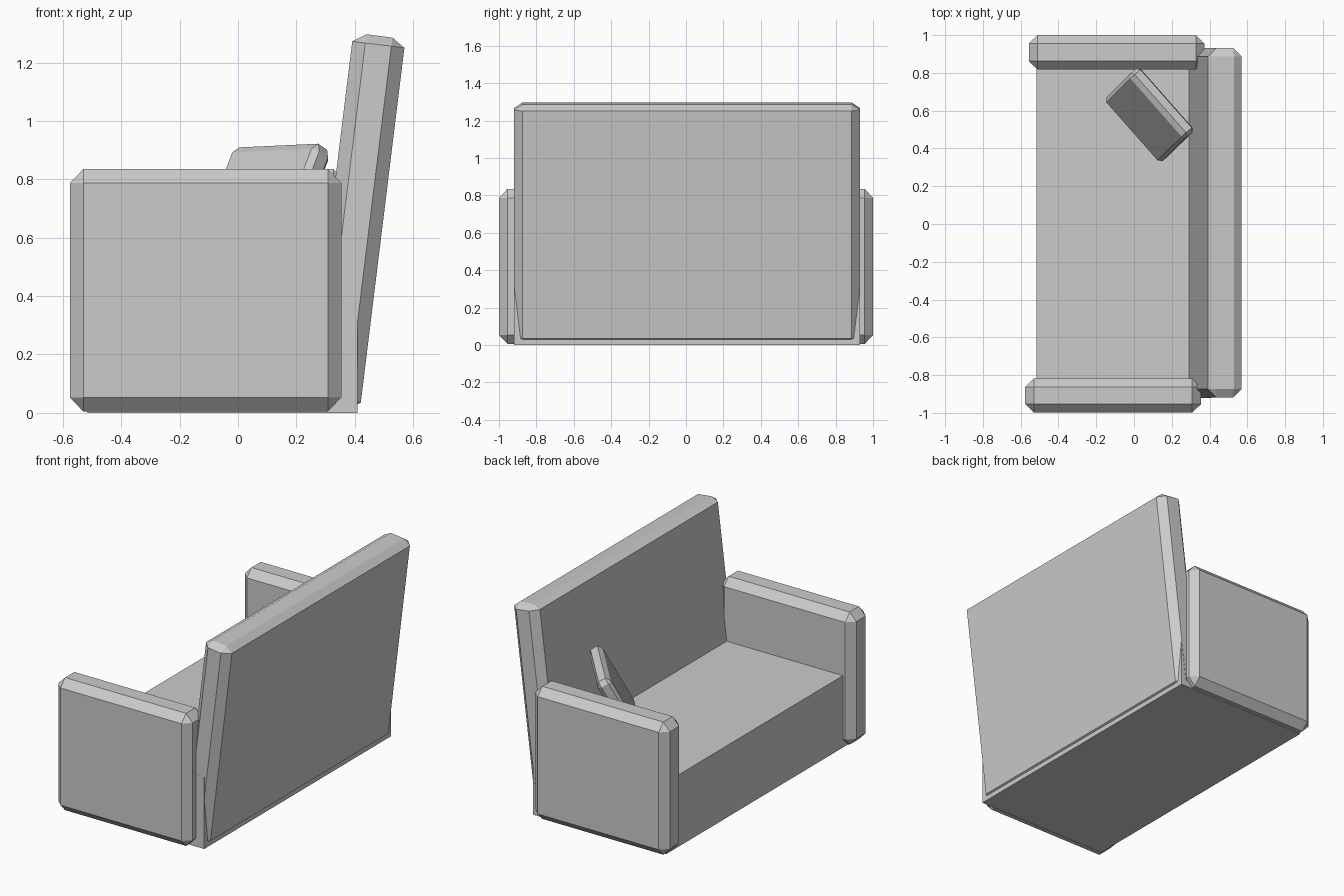
import bpy, bmesh
from math import radians
from itertools import product

if "Cube" in bpy.data.objects:
    bpy.data.objects.remove(bpy.data.objects["Cube"])


def block(name, size, center, chamfer=(0, 0, 0), rot=(0, 0, 0)):
    """Box with single-segment chamfers, built as the hull of its inset faces."""
    bm = bmesh.new()
    half = [s / 2 for s in size]
    for signs in product((-1, 1), repeat=3):
        for axis in range(3):
            bm.verts.new([signs[i] * (half[i] - (0 if i == axis else chamfer[i]))
                          for i in range(3)])
    bmesh.ops.remove_doubles(bm, verts=bm.verts, dist=1e-5)
    bmesh.ops.convex_hull(bm, input=bm.verts)
    bmesh.ops.dissolve_limit(bm, angle_limit=radians(1), verts=bm.verts, edges=bm.edges)
    bmesh.ops.recalc_face_normals(bm, faces=bm.faces)
    mesh = bpy.data.meshes.new(name)
    bm.to_mesh(mesh)
    bm.free()
    ob = bpy.data.objects.new(name, mesh)
    ob.location = center
    ob.rotation_euler = [radians(a) for a in rot]
    bpy.context.collection.objects.link(ob)
    return ob


# Plain seat base
block("seat_base", (0.925, 1.85, 0.45), (-0.0525, 0.005, 0.225))

# Chamfered arms, the far one set slightly further back
for name, x, y in (("near_arm", -0.111, -0.908), ("far_arm", -0.092, 0.909)):
    block(name, (0.93, 0.182, 0.83), (x, y, 0.42), (0.046, 0.045, 0.048))

# Reclined backrest
block("backrest", (0.18, 1.85, 1.284), (0.406, 0.006, 0.654),
      (0.045, 0.045, 0.03), (0, 7, 0))

# Cushion leaning in the corner
block("cushion", (0.085, 0.45, 0.44), (0.081, 0.578, 0.711),
      (0.02, 0.02, 0.03), (-2, 28, 40.5))
